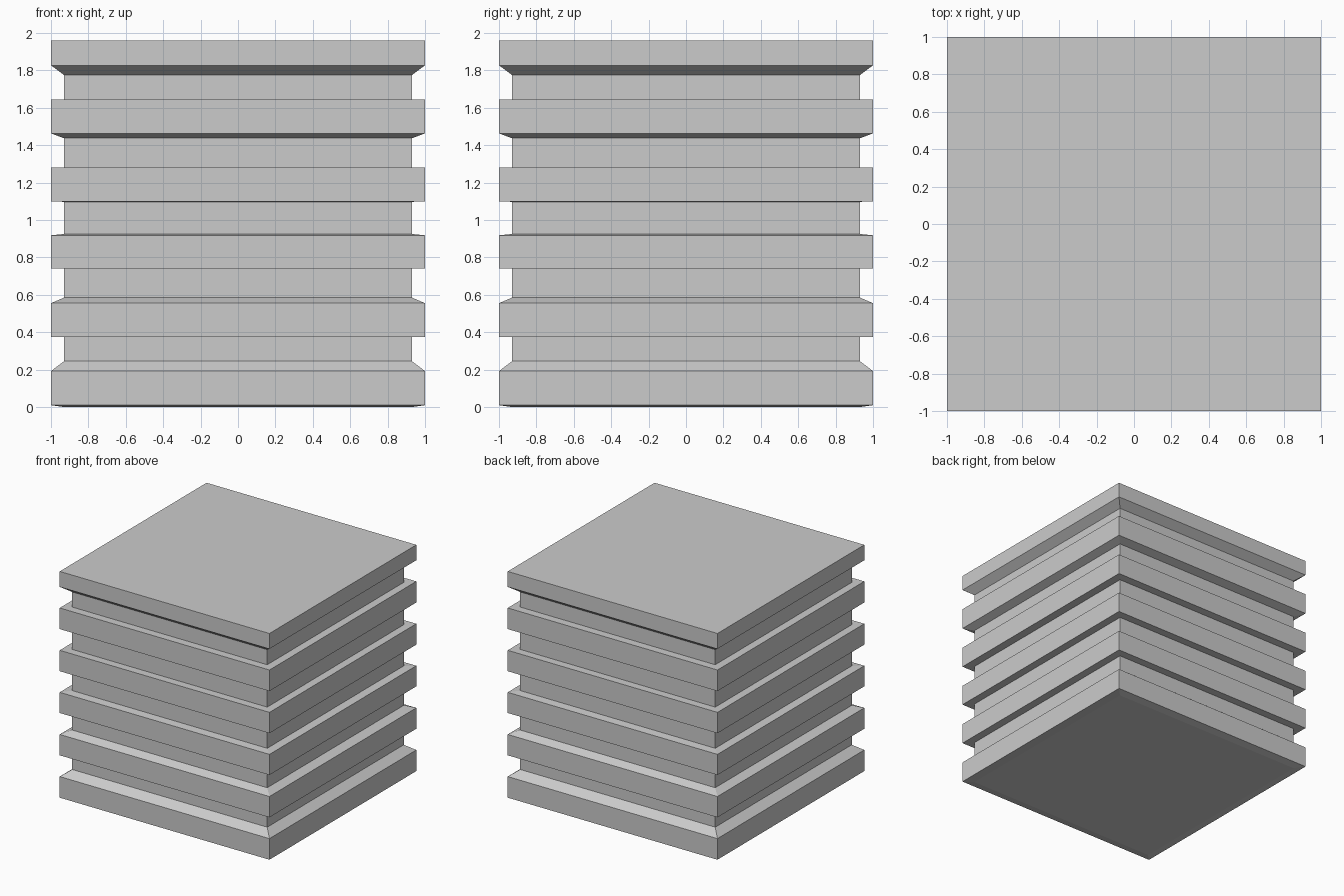
import bpy, bmesh

if "Cube" in bpy.data.objects:
    bpy.data.objects.remove(bpy.data.objects["Cube"])

OUTER, INNER = 1.0, 0.93

# Side profile, bottom to top: (half width, height)
profile = [(INNER, 0.0), (OUTER, 0.01)]
# Each groove: lower ledge edge, inner wall bottom, inner wall top, upper ledge edge
grooves = [
    (0.192, 0.245, 0.375, 0.375),
    (0.555, 0.585, 0.74, 0.74),
    (0.918, 0.925, 1.097, 1.10),
    (1.28, 1.28, 1.437, 1.463),
    (1.645, 1.645, 1.775, 1.827),
]
for low, wall_low, wall_high, high in grooves:
    profile += [(OUTER, low), (INNER, wall_low), (INNER, wall_high), (OUTER, high)]
profile.append((OUTER, 1.96))

# Ribbed square block: loft square rings along the profile
bm = bmesh.new()
corners = [(-1, -1), (1, -1), (1, 1), (-1, 1)]
rings = [[bm.verts.new((r * x, r * y, z)) for x, y in corners] for r, z in profile]
for a, b in zip(rings, rings[1:]):
    for i in range(4):
        j = (i + 1) % 4
        bm.faces.new((a[i], a[j], b[j], b[i]))

# Bottom and top caps
bm.faces.new(rings[0][::-1])
bm.faces.new(rings[-1])
bmesh.ops.recalc_face_normals(bm, faces=bm.faces[:])

mesh = bpy.data.meshes.new("ribbed_block")
bm.to_mesh(mesh)
bm.free()
block = bpy.data.objects.new("ribbed_block", mesh)
bpy.context.collection.objects.link(block)
